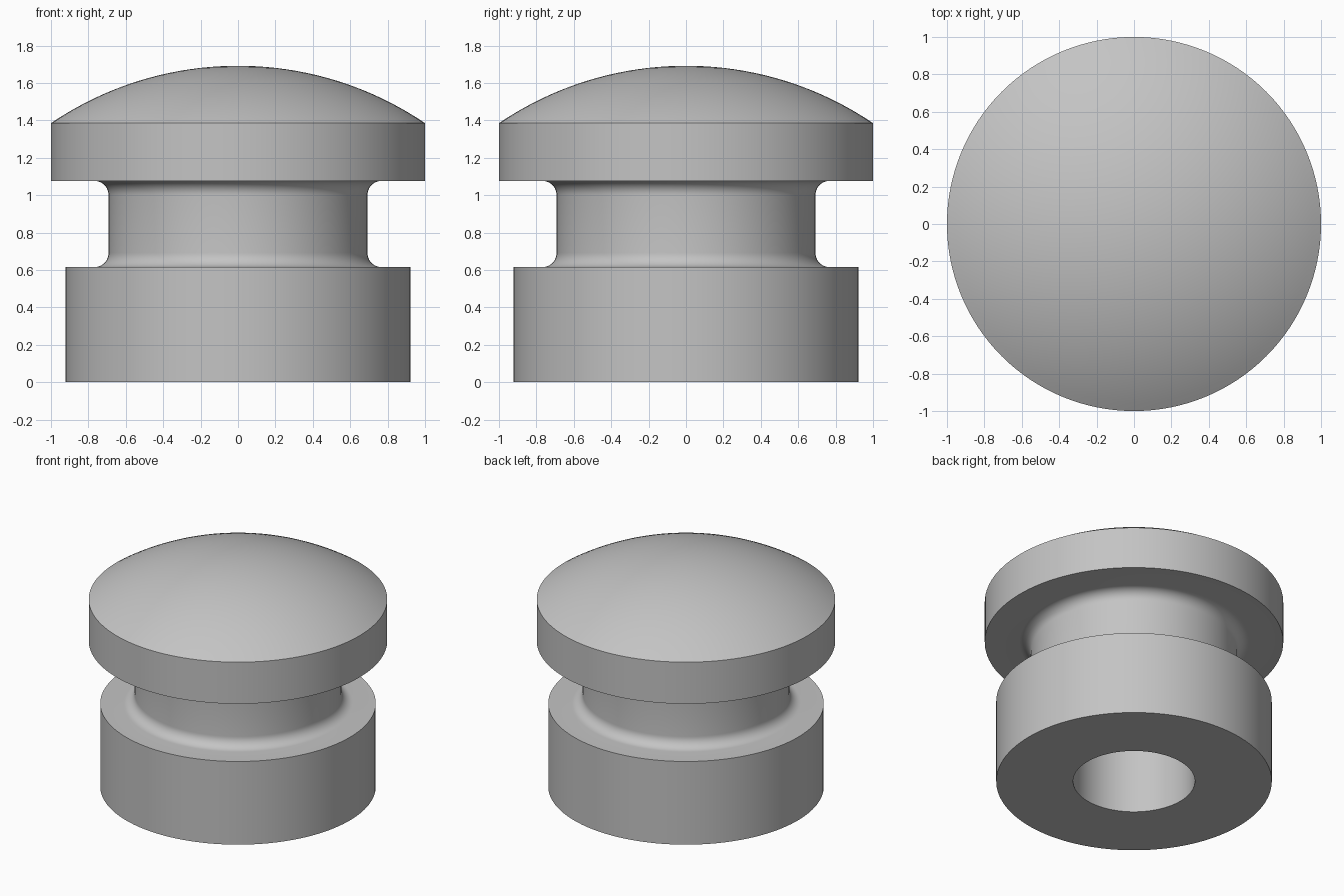
import bpy, bmesh
from math import sin, cos, pi, asin, sqrt

cube = bpy.data.objects.get("Cube")
if cube:
    bpy.data.objects.remove(cube)

HEAD_R, BASE_R, NECK_R, BORE_R = 1.0, 0.923, 0.692, 0.408
BASE_Z, HEAD_Z, RIM_Z, TOP_Z = 0.615, 1.077, 1.385, 1.692
BORE_DEPTH, FILLET = 0.92, 0.077
SEGMENTS = 128


def arc(cx, cz, r, start, end, steps):
    """Points along an arc in the x-z plane."""
    return [(cx + r * cos(start + (end - start) * i / steps),
             cz + r * sin(start + (end - start) * i / steps))
            for i in range(steps + 1)]


# Closed-bore profile, from the bore's floor round to the crown of the dome
rise = TOP_Z - RIM_Z
dome_r = (HEAD_R ** 2 + rise ** 2) / (2 * rise)
half_angle = asin(HEAD_R / dome_r)
fillet_x = NECK_R + FILLET
profile = [(0, BORE_DEPTH), (BORE_R, BORE_DEPTH), (BORE_R, 0),
           (BASE_R, 0), (BASE_R, BASE_Z)]
profile += arc(fillet_x, BASE_Z + FILLET, FILLET, 1.5 * pi, pi, 10)
profile += arc(fillet_x, HEAD_Z - FILLET, FILLET, pi, 0.5 * pi, 10)
profile += [(HEAD_R, HEAD_Z)]
profile += arc(0, TOP_Z - dome_r, dome_r, pi / 2 - half_angle, pi / 2, 20)

# Turn the profile around the z axis
bm = bmesh.new()
verts = [bm.verts.new((x, 0, z)) for x, z in profile]
edges = [bm.edges.new(pair) for pair in zip(verts, verts[1:])]
bmesh.ops.spin(bm, geom=verts + edges, cent=(0, 0, 0), axis=(0, 0, 1),
               angle=2 * pi, steps=SEGMENTS, use_duplicate=False)
bmesh.ops.remove_doubles(bm, verts=bm.verts, dist=0.0005)
bmesh.ops.recalc_face_normals(bm, faces=bm.faces)
mesh = bpy.data.meshes.new("domed_knob")
bm.to_mesh(mesh)
bm.free()

knob = bpy.data.objects.new("domed_knob", mesh)
bpy.context.collection.objects.link(knob)

# Plain grey finish
grey = bpy.data.materials.new("plain_grey")
grey.use_nodes = True
colour = (0.55, 0.55, 0.55, 1)
grey.diffuse_color = colour
grey.node_tree.nodes["Principled BSDF"].inputs["Base Color"].default_value = colour
mesh.materials.append(grey)

# Smooth curves with crisp rims
bpy.ops.object.select_all(action="DESELECT")
knob.select_set(True)
bpy.context.view_layer.objects.active = knob
bpy.ops.object.shade_smooth_by_angle(angle=pi / 6)
